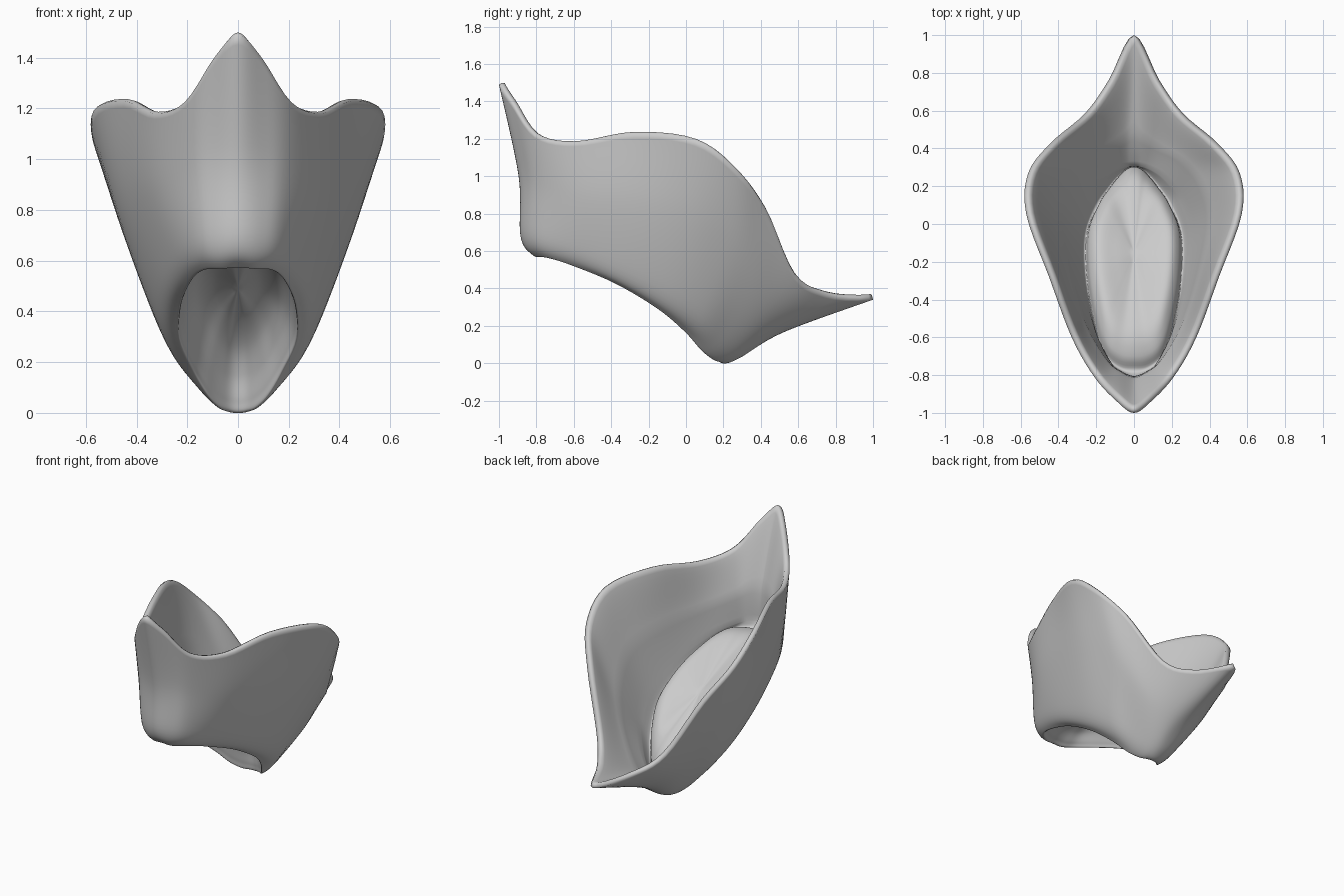
import bpy
from mathutils import Vector

if "Cube" in bpy.data.objects:
    bpy.data.objects.remove(bpy.data.objects["Cube"])

# Half contours (front to back, x >= 0) of the leaf-shaped vessel, from rim to foot
RIM = [(0, -1, 1.49), (.09, -.94, 1.405), (.21, -.81, 1.225), (.33, -.6, 1.18),
       (.45, -.28, 1.23), (.57, .05, 1.19), (.56, .27, 1.03), (.44, .43, .82),
       (.26, .585, .47), (.135, .76, .365), (0, 1, .34)]
MID = [(0, -.895, 1.0), (.1, -.86, 1.0), (.2, -.78, .95), (.32, -.58, .90),
       (.42, -.27, .87), (.475, .02, .8), (.43, .22, .65), (.33, .35, .46),
       (.21, .42, .27), (.1, .48, .18), (0, .52, .165)]
LOW = [(0, -.885, .68), (.09, -.86, .68), (.17, -.79, .67), (.245, -.62, .62),
       (.305, -.36, .51), (.32, -.1, .38), (.27, .08, .25), (.18, .19, .14),
       (.11, .25, .07), (.055, .275, .035), (0, .285, .027)]
LIP = [(0, -.82, .58), (.07, -.81, .575), (.14, -.75, .57), (.19, -.62, .53),
       (.235, -.38, .43), (.24, -.15, .295), (.185, 0, .17), (.125, .09, .07),
       (.075, .15, .02), (.035, .185, .005), (0, .195, 0)]


def catmull(a, b, c, d, t):
    return .5 * (2 * b + (c - a) * t + (2 * a - 5 * b + 4 * c - d) * t * t
                 + (3 * b - a - 3 * c + d) * t ** 3)


def closed_loop(half, steps=5):
    """Mirror a half contour and run a smooth closed curve through it."""
    pts = [Vector(p) for p in half]
    pts += [Vector((-p.x, p.y, p.z)) for p in pts[-2:0:-1]]
    n = len(pts)
    return [catmull(pts[i - 1], pts[i], pts[(i + 1) % n], pts[(i + 2) % n], s / steps)
            for i in range(n) for s in range(steps)]


def loft(loops, steps):
    """Interpolate rings smoothly through a list of contours."""
    rings, end = [], len(loops) - 1
    for k in range(end):
        a, b, c, d = loops[max(k - 1, 0)], loops[k], loops[k + 1], loops[min(k + 2, end)]
        for s in range(steps):
            rings.append([catmull(*q, s / steps) for q in zip(a, b, c, d)])
    return rings + [loops[-1]]


centre, up = Vector((0, -.3, .29)), Vector((0, .49, .87))


def dome(levels):
    """Scaled copies of the foot lip, raised square to the foot plane."""
    return [[centre + (p - centre) * s + up * h for p in lip] for s, h in levels]


# Outer skin: walls, foot lip, then the hollow underneath
lip = closed_loop(LIP)
N, STEPS = len(lip), 8
under = dome([(.93, .03), (.82, .11), (.65, .18), (.4, .22), (.1, .23)])
outer = loft([closed_loop(c) for c in (RIM, MID, LOW)] + [lip] + under, STEPS)

# Inner wall: outer wall moved inwards, thin at the rim and thicker below
inner = []
for i in range(STEPS + 6):
    ring, above, below = outer[i], outer[max(i - 1, 0)], outer[i + 1]
    thick = .032 + .05 * min(i / STEPS, 1)
    row = []
    for j in range(N):
        normal = (below[j] - above[j]).cross(ring[(j + 1) % N] - ring[j - 1]).normalized()
        row.append(ring[j] - normal * thick)
    inner.append(row)

# Trench and raised floor inside the bowl
floor = loft([inner[-1]] + dome([(1.06, .16), (.98, .225), (.78, .285), (.4, .30), (.1, .303)]), 5)
rim_top = [(a + b) / 2 + Vector((0, 0, .006)) for a, b in zip(outer[0], inner[0])]
rings = floor[:0:-1] + inner[::-1] + [rim_top] + outer

# Skin the rings into one closed shell
verts = [p for r in rings for p in r]
faces = [((i + 1) * N + j, (i + 1) * N + (j + 1) % N, i * N + (j + 1) % N, i * N + j)
         for i in range(len(rings) - 1) for j in range(N)]
last, top = (len(rings) - 1) * N, len(verts)
verts += [centre + up * .231, centre + up * .304]
faces += [(top, last + (j + 1) % N, last + j) for j in range(N)]
faces += [(top + 1, j, (j + 1) % N) for j in range(N)]

mesh = bpy.data.meshes.new("leaf_vessel")
mesh.from_pydata(verts, [], faces)
mesh.shade_smooth()
vessel = bpy.data.objects.new("leaf_vessel", mesh)
bpy.context.collection.objects.link(vessel)
